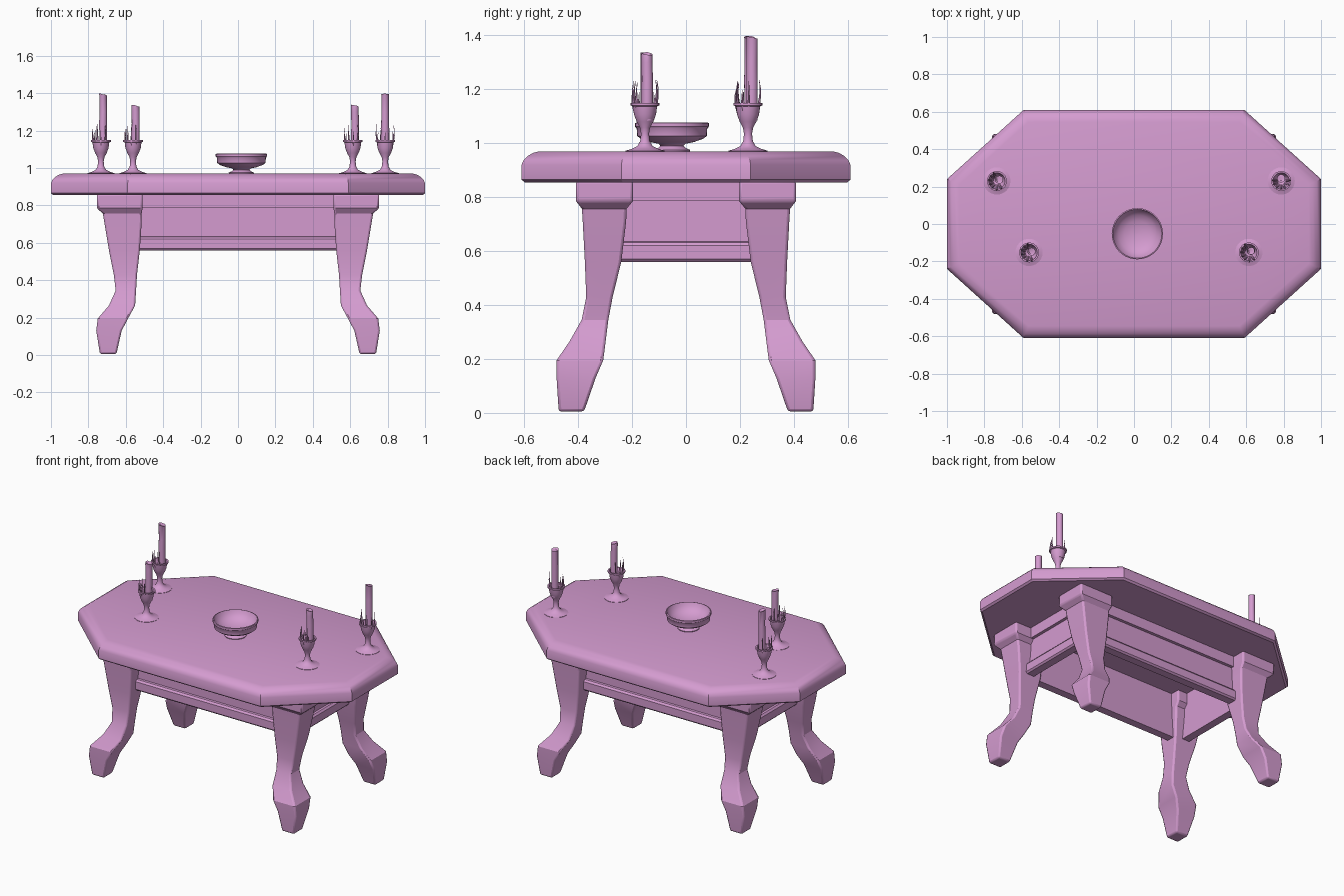
import bpy, bmesh, math, random
from mathutils import Vector

if "Cube" in bpy.data.objects:
    bpy.data.objects.remove(bpy.data.objects["Cube"])

random.seed(3)
mat = bpy.data.materials.new("pink_paint")
mat.diffuse_color = (0.66, 0.33, 0.63, 1)
mat.use_nodes = True
mat.node_tree.nodes["Principled BSDF"].inputs["Base Color"].default_value = mat.diffuse_color


def finish(name, bm, angle=30):
    bmesh.ops.recalc_face_normals(bm, faces=bm.faces[:])
    me = bpy.data.meshes.new(name)
    bm.to_mesh(me)
    bm.free()
    me.materials.append(mat)
    ob = bpy.data.objects.new(name, me)
    bpy.context.collection.objects.link(ob)
    bpy.ops.object.select_all(action='DESELECT')
    ob.select_set(True)
    bpy.context.view_layer.objects.active = ob
    bpy.ops.object.shade_smooth_by_angle(angle=math.radians(angle))
    return ob


def loft(bm, rings, closed=False):
    """Skin a list of equal-length point rings; cap the ends unless closed."""
    vs = [[bm.verts.new(p) for p in r] for r in rings]
    n = len(vs[0])
    pairs = list(zip(vs, vs[1:])) + ([(vs[-1], vs[0])] if closed else [])
    for a, b in pairs:
        for i in range(n):
            j = (i + 1) % n
            bm.faces.new((a[i], a[j], b[j], b[i]))
    if not closed:
        bm.faces.new(vs[0])
        bm.faces.new(vs[-1])


def circle(r, z, n, cx=0, cy=0):
    return [(cx + r * math.cos(2 * math.pi * i / n),
             cy + r * math.sin(2 * math.pi * i / n), z) for i in range(n)]


def rect(x0, x1, y0, y1, z):
    return [(x0, y0, z), (x1, y0, z), (x1, y1, z), (x0, y1, z)]


def octagon(d, z):
    ax, ay, bx, by = 0.59 - 0.385 * d, 0.61 - d, 1 - d, 0.24 - 0.445 * d
    return [(x, y, z) for x, y in ((bx, -by), (bx, by), (ax, ay), (-ax, ay),
                                   (-bx, by), (-bx, -by), (-ax, -ay), (ax, -ay))]


# Table top: octagon with a rounded upper edge
bm = bmesh.new()
loft(bm, [octagon(d, z) for d, z in ((0.012, 0.855), (0, 0.865), (0, 0.92), (0.008, 0.937),
                                     (0.022, 0.952), (0.042, 0.964), (0.065, 0.97))])
finish("table_top", bm)

# Apron: open frame with upper and lower rails
bm = bmesh.new()
profile = ((-0.04, 0.56), (0.012, 0.56), (0.022, 0.57), (0.022, 0.62), (0.012, 0.632), (0, 0.635),
           (0, 0.785), (0.02, 0.785), (0.02, 0.86), (-0.04, 0.86))
loft(bm, [rect(-0.62 - o, 0.62 + o, -0.30 - o, 0.30 + o, z) for o, z in profile], closed=True)
finish("apron", bm)

# Legs: one curved leg mirrored to all four corners (z, x inner, x outer, y inner, y outer)
stations = ((0.005, 0.65, 0.738, 0.378, 0.472), (0.13, 0.622, 0.758, 0.335, 0.48),
            (0.195, 0.588, 0.75, 0.307, 0.48), (0.265, 0.55, 0.69, 0.298, 0.432),
            (0.345, 0.545, 0.654, 0.288, 0.387), (0.43, 0.54, 0.664, 0.272, 0.37),
            (0.56, 0.525, 0.69, 0.24, 0.375), (0.71, 0.515, 0.715, 0.222, 0.383),
            (0.757, 0.515, 0.723, 0.22, 0.386), (0.785, 0.51, 0.755, 0.197, 0.408),
            (0.86, 0.51, 0.755, 0.197, 0.408))
bm = bmesh.new()
loft(bm, [rect(*s[1:], s[0]) for s in stations])
legs = finish("legs", bm, 25)
bev = legs.modifiers.new("soft_edges", 'BEVEL')
bev.width, bev.segments, bev.angle_limit = 0.01, 2, math.radians(40)
mir = legs.modifiers.new("mirror", 'MIRROR')
mir.use_axis = (True, True, False)

# Footed bowl
bm = bmesh.new()
bowl = ((0.066, 0.968), (0.068, 0.975), (0.05, 0.983), (0.043, 0.99), (0.05, 0.998), (0.08, 1.004),
        (0.115, 1.016), (0.129, 1.027), (0.131, 1.055), (0.137, 1.062), (0.137, 1.075), (0.131, 1.077),
        (0.122, 1.055), (0.1, 1.032), (0.07, 1.018), (0.035, 1.01), (0.005, 1.008))
loft(bm, [circle(r, z, 40, 0.018, -0.052) for r, z in bowl])
finish("bowl", bm, 40)

# Candle holders with candle and wispy claws
cup = ((0.073, 0.967), (0.073, 0.972), (0.05, 0.979), (0.028, 0.99), (0.018, 1.008), (0.015, 1.035),
       (0.019, 1.058), (0.031, 1.08), (0.041, 1.107), (0.045, 1.137), (0.053, 1.14), (0.053, 1.149),
       (0.044, 1.149), (0.036, 1.11), (0.02, 1.088), (0.003, 1.083))


def spike(bm, ang, height, reach):
    out = Vector((math.cos(ang), math.sin(ang), 0))
    rings = []
    for k in range(6):
        t = k / 5
        c = out * (0.026 + reach * math.sin(t * 2.2)) + Vector((0, 0, 1.09 + (height - 1.09) * t))
        r = 0.0065 * (1 - t) + 0.0008
        rings.append([(c.x + p[0], c.y + p[1], c.z) for p in circle(r, 0, 6)])
    loft(bm, rings)


places = (("back_left", -0.733, 0.23, 1.40, 0.5), ("back_right", 0.787, 0.23, 1.40, 1.6),
          ("front_left", -0.561, -0.152, 1.34, 0.3), ("front_right", 0.614, -0.152, 1.34, 0.6))
for name, x, y, top, rot in places:
    bm = bmesh.new()
    loft(bm, [circle(r, z, 24) for r, z in cup])
    holder = finish(name + "_candle_holder", bm, 40)

    bm = bmesh.new()
    rings = []
    for z in (1.085, 1.16, 1.24, 1.3, top - 0.012, top):
        r = 0.021 * random.uniform(0.94, 1.04)
        rings.append(circle(r, z, 14, 0.014 + random.uniform(-0.001, 0.001), 0))
    rings[-1] = [(px, py, pz - 0.25 * (px + 0.01) + random.uniform(-0.004, 0)) for px, py, pz in rings[-1]]
    rings.append([(0.014 + (px - 0.014) * 0.6, py * 0.6, top - 0.012) for px, py, _ in rings[-1]])
    loft(bm, rings)
    candle = finish(name + "_candle", bm, 40)

    bm = bmesh.new()
    for a, h, reach in ((1.45, 1.235, 0.023), (1.95, 1.19, 0.018), (2.5, 1.215, 0.02), (3.1, 1.19, 0.017),
                        (3.6, 1.225, 0.02), (4.2, 1.2, 0.022), (4.75, 1.23, 0.023)):
        spike(bm, a, h, reach)
    claws = finish(name + "_wax_claws", bm, 40)
    for ob in (holder, candle, claws):
        ob.location = (x, y, 0)
        ob.rotation_euler.z = rot
